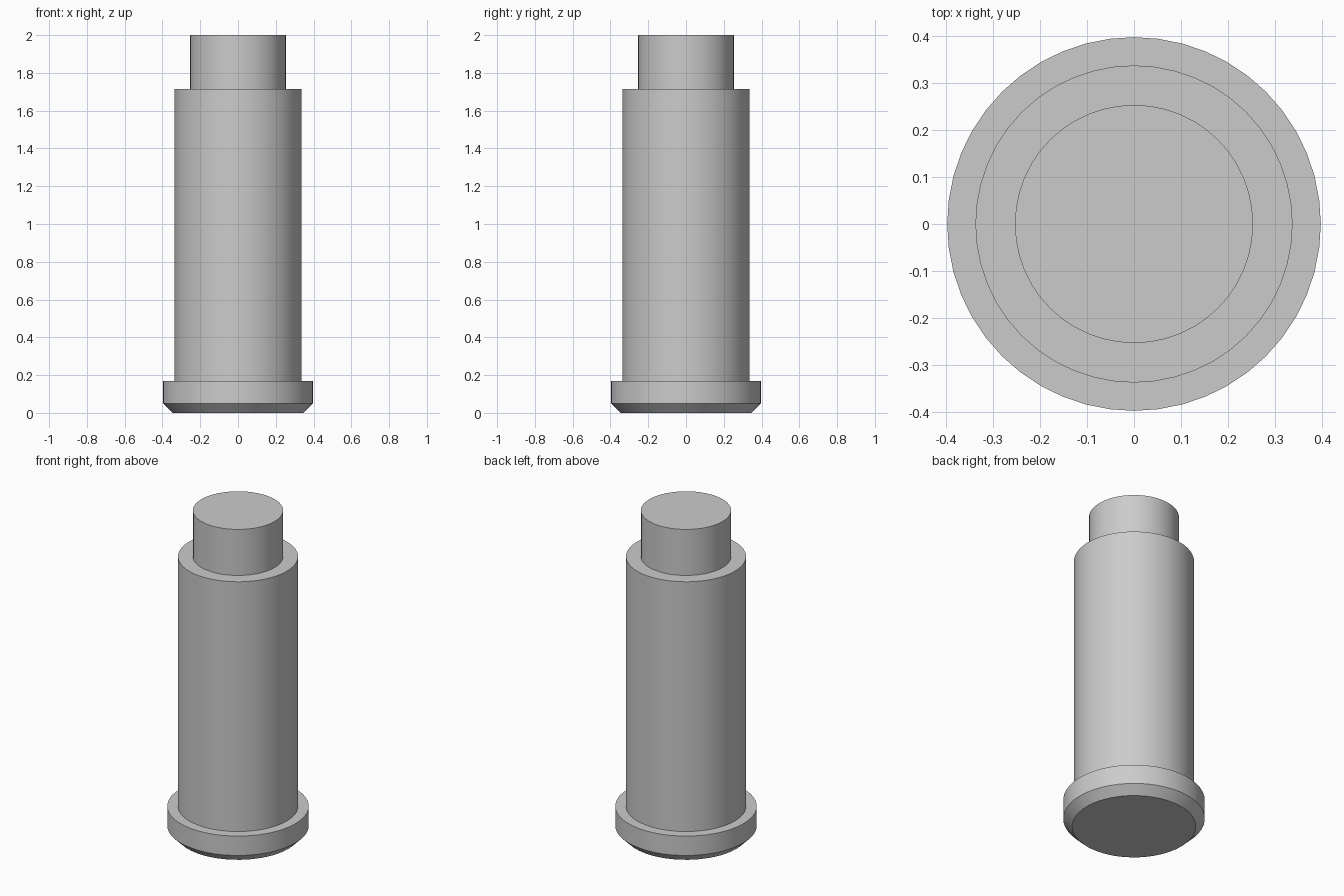
import bpy
import bmesh
import math

cube = bpy.data.objects.get("Cube")
if cube:
    bpy.data.objects.remove(cube, do_unlink=True)

SIDES = 48

grey = bpy.data.materials.new("plain grey")
grey.use_nodes = True
colour = (0.6, 0.6, 0.6, 1)
grey.diffuse_color = colour
grey.node_tree.nodes["Principled BSDF"].inputs["Base Color"].default_value = colour


def turned_part(name, profile):
    """Revolve (radius, height) points around z and cap both ends."""
    bm = bmesh.new()
    rings = []
    for radius, z in profile:
        angles = [2 * math.pi * i / SIDES for i in range(SIDES)]
        rings.append([bm.verts.new((radius * math.cos(a), radius * math.sin(a), z))
                      for a in angles])
    for low, high in zip(rings, rings[1:]):
        for i in range(SIDES):
            j = (i + 1) % SIDES
            bm.faces.new((low[i], low[j], high[j], high[i]))
    bm.faces.new(rings[0][::-1])
    bm.faces.new(rings[-1])
    mesh = bpy.data.meshes.new(name)
    bm.to_mesh(mesh)
    bm.free()
    mesh.materials.append(grey)
    obj = bpy.data.objects.new(name, mesh)
    bpy.context.collection.objects.link(obj)
    bpy.ops.object.select_all(action="DESELECT")
    obj.select_set(True)
    bpy.context.view_layer.objects.active = obj
    bpy.ops.object.shade_smooth_by_angle(angle=math.radians(30))
    return obj


# Stepped pin: chamfered collar, shaft and narrow tip in one turned solid
turned_part("stepped_pin", [
    (0.347, 0), (0.397, 0.05), (0.397, 0.17),   # collar
    (0.337, 0.17), (0.337, 1.715),              # shaft
    (0.253, 1.715), (0.253, 2),                 # tip
])
